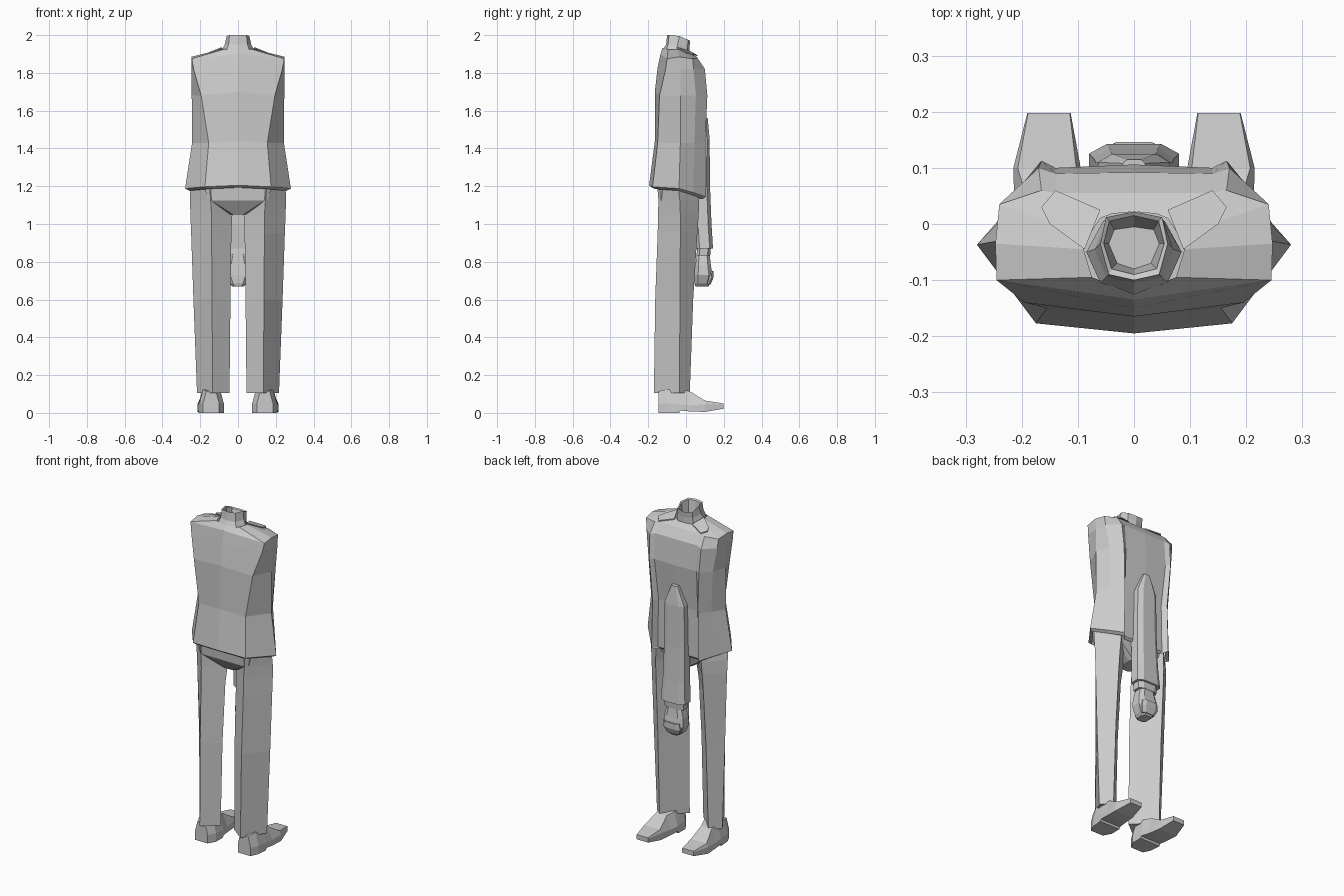
import bpy, bmesh

cloth = bpy.data.materials.new("plain_grey")
cloth.diffuse_color = (0.6, 0.6, 0.6, 1)


def loft(name, rings, cap_start=True, cap_end=True, closed=True, mirror=False):
    """Skin a list of equal-length point rings with flat faces."""
    bm = bmesh.new()
    rows = [[bm.verts.new(p) for p in ring] for ring in rings]
    n = len(rows[0])
    for a, b in zip(rows, rows[1:]):
        for i in range(n if closed else n - 1):
            j = (i + 1) % n
            bm.faces.new((a[i], a[j], b[j], b[i]))
    if cap_start:
        bm.faces.new(rows[0][::-1])
    if cap_end:
        bm.faces.new(rows[-1])
    bmesh.ops.recalc_face_normals(bm, faces=bm.faces)
    mesh = bpy.data.meshes.new(name)
    bm.to_mesh(mesh)
    bm.free()
    ob = bpy.data.objects.new(name, mesh)
    bpy.context.collection.objects.link(ob)
    mesh.materials.append(cloth)
    if mirror:
        ob.modifiers.new("mirror", 'MIRROR')
    return ob


def sym(half):
    """Complete a ring from its +x half, listed from back centre to front centre."""
    return half + [(-x, y, z) for x, y, z in half[-2:0:-1]]


def oct_ring(w, y0, y1, z, c=0.6):
    """Eight-sided ring of half width w between depths y0 and y1."""
    m, h = (y0 + y1) / 2, (y1 - y0) / 2
    pts = [(w * c, -h), (w, -h * c), (w, h * c), (w * c, h)]
    pts += [(-x, y) for x, y in pts[::-1]]
    return [(x, m + y, z) for x, y in pts]


# Jacket: half rings from back centre round the side, front edge, inner step, front centre
hem = [(0, -.195, 1.205), (.175, -.177, 1.197), (.28, -.037, 1.188), (.215, .037, 1.167),
       (.155, .105, 1.145), (.135, .075, 1.145), (0, .075, 1.145)]
waist = [(0, -.165, 1.44), (.155, -.15, 1.43), (.243, -.03, 1.43), (.20, .045, 1.43),
         (.15, .102, 1.43), (.13, .075, 1.43), (0, .078, 1.43)]
chest = [(0, -.165, 1.70), (.195, -.14, 1.68), (.245, -.03, 1.68), (.215, .052, 1.68),
         (.165, .113, 1.68), (.14, .10, 1.68), (0, .106, 1.68)]
upper = [(0, -.15, 1.83), (.235, -.108, 1.82), (.245, -.03, 1.82), (.235, .04, 1.82),
         (.17, .10, 1.82), (.14, .09, 1.83), (0, .092, 1.83)]
shoulder = [(0, -.135, 1.90), (.245, -.10, 1.875), (.247, -.035, 1.885), (.24, .035, 1.875),
            (.165, .06, 1.88), (.14, .055, 1.885), (0, .055, 1.885)]
neckline = [(0, -.125, 1.93), (.075, -.095, 1.925), (.09, -.045, 1.925), (.08, -.02, 1.92),
            (.06, .01, 1.91), (.04, .018, 1.905), (0, .022, 1.905)]
# Turned-under lip along the hem
lip = [(x * .92, -.04 + (y + .04) * .9, z - .012) for x, y, z in hem]
loft("jacket", [lip, hem, waist, chest, upper, shoulder, neckline],
     False, False, closed=False, mirror=True)

# Hips beneath the jacket, narrowing to the crotch
loft("hips", [oct_ring(w, a, b, z, c) for w, a, b, z, c in
     [(.045, -.085, .03, 1.05, .6), (.16, -.142, .055, 1.125, .9),
      (.18, -.15, .065, 1.21, .85)]])

# Hollow standing collar around the neck
loft("neck_collar", [sym(r) for r in [
    [(0, -.125, 1.92), (.06, -.105, 1.92), (.085, -.05, 1.92), (.055, .005, 1.90), (0, .02, 1.895)],
    [(0, -.105, 1.95), (.05, -.095, 1.95), (.07, -.045, 1.95), (.05, .008, 1.94), (0, .018, 1.935)],
    [(0, -.10, 2.0), (.045, -.09, 2.0), (.06, -.035, 1.995), (.05, .012, 1.975), (0, .022, 1.97)],
    [(0, -.09, 1.995), (.04, -.08, 1.995), (.054, -.035, 1.99), (.044, .005, 1.97), (0, .015, 1.965)],
    [(0, -.08, 1.90), (.03, -.07, 1.90), (.045, -.035, 1.90), (.035, -.01, 1.90), (0, -.005, 1.90)]]],
    cap_start=False)

# Lapels: thin folded plates lying over the upper chest
lapel = [(.088, -.045, 1.93), (.15, .0, 1.905), (.165, .03, 1.897),
         (.14, .06, 1.888), (.06, .025, 1.908)]
loft("lapel", [lapel, [(x, y, z + .006) for x, y, z in lapel]], mirror=True)


# Trouser legs: a skewed four-cornered section with a back ridge
def leg_ring(z, xi, yi, xm, yb, xo, yo, xf, yf):
    return [(xi, yi, z), (xm, yb, z), (xo, yo, z), (xf, yf, z)]


loft("trouser_leg", [leg_ring(*r) for r in [
    (.105, .045, -.10, .135, -.17, .217, -.035, .162, .02),
    (.60, .04, -.09, .137, -.163, .236, -.032, .16, .038),
    (.95, .035, -.07, .14, -.15, .248, -.03, .157, .06),
    (1.05, .03, -.055, .14, -.148, .252, -.03, .155, .067),
    (1.125, .01, -.04, .145, -.146, .254, -.033, .15, .07),
    (1.20, .01, -.04, .15, -.152, .252, -.04, .14, .07)]], mirror=True)


# Shoes, skinned from heel to toe
def shoe_ring(y, x0, x1, z0, z1, zs, t):
    c = (x0 + x1) / 2
    return [(x0, y, z0), (x1, y, z0), (x1, y, zs), (c + t, y, z1),
            (c - t, y, z1), (x0, y, zs)]


loft("shoe", [shoe_ring(*r) for r in [
    (-.145, .10, .185, 0, .115, .05, .025),
    (-.10, .075, .205, 0, .125, .05, .045),
    (-.035, .075, .21, 0, .125, .045, .045),
    (-.03, .075, .21, .012, .125, .045, .045),
    (.02, .085, .213, .008, .115, .04, .035),
    (.10, .095, .215, .005, .065, .045, .052),
    (.198, .113, .19, .022, .05, .045, .037)]], mirror=True)

# Sleeve, cuff and hand hanging in front of the body
loft("sleeve", [oct_ring(*r) for r in [
    (.02, .08, .115, 1.56), (.064, .05, .125, 1.45), (.068, .04, .127, 1.20),
    (.072, .045, .135, 1.0), (.08, .055, .143, .87)]])
loft("cuff", [oct_ring(*r) for r in [
    (.065, .06, .132, .88), (.062, .055, .128, .83)]])
loft("hand", [oct_ring(*r) for r in [
    (.045, .055, .125, .84), (.062, .05, .132, .78),
    (.066, .045, .14, .73), (.045, .045, .128, .685), (.03, .05, .12, .67)]])
# Folded fingers
loft("fingers", [oct_ring(*r) for r in [
    (.05, .10, .146, .75), (.055, .095, .145, .715), (.04, .09, .13, .68)]])
